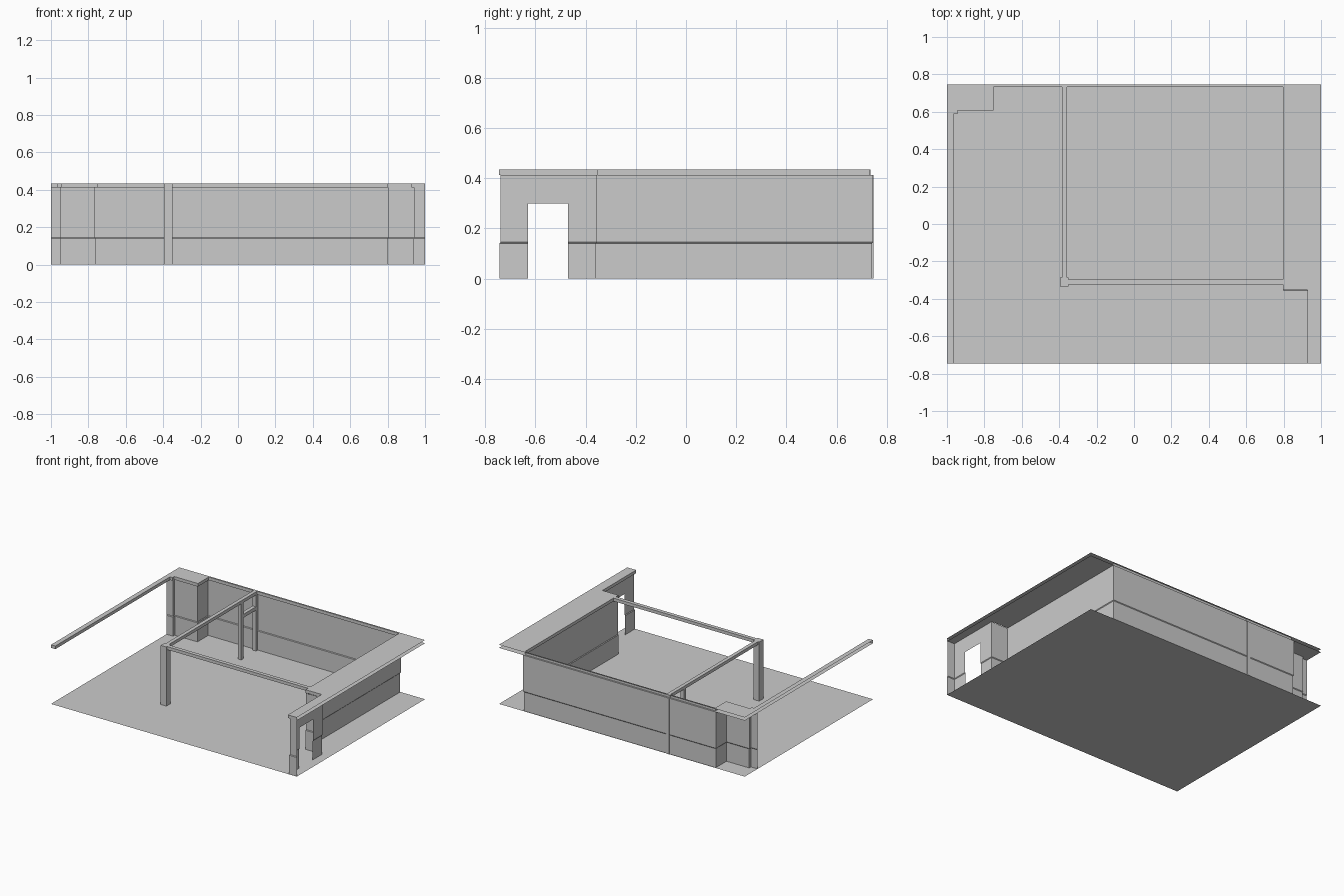
import bpy, bmesh
from mathutils import Vector

if "Cube" in bpy.data.objects:
    bpy.data.objects.remove(bpy.data.objects["Cube"])


def make_object(name, bm):
    mesh = bpy.data.meshes.new(name)
    bm.to_mesh(mesh)
    bm.free()
    obj = bpy.data.objects.new(name, mesh)
    bpy.context.collection.objects.link(obj)
    return obj


def box(name, x0, x1, y0, y1, z0, z1):
    bm = bmesh.new()
    bmesh.ops.create_cube(bm, size=1)
    for v in bm.verts:
        v.co = (x0 + (v.co.x + .5) * (x1 - x0),
                y0 + (v.co.y + .5) * (y1 - y0),
                z0 + (v.co.z + .5) * (z1 - z0))
    return make_object(name, bm)


def inset_path(path, d):
    """Shift an open path to its left by d, with mitred corners."""
    pts = [Vector(p) for p in path]
    dirs = [(b - a).normalized() for a, b in zip(pts, pts[1:])]
    normals = [Vector((-v.y, v.x)) for v in dirs]
    out = []
    for i, p in enumerate(pts):
        a, b = normals[max(i - 1, 0)], normals[min(i, len(normals) - 1)]
        out.append(p + (a + b) * d / (1 + a.dot(b)))
    return out


X, Y = 1.0, .745
CEIL, TOP, DOOR = .412, .435, .3

# floor sheet
bm = bmesh.new()
bm.faces.new([bm.verts.new(p) for p in
              ((-X, -Y, 0), (X, -Y, 0), (X, Y, 0), (-X, Y, 0))])
make_object("floor", bm)

# thin walls with a slight dado and a doorway in the front right section
wall = [(1, -.74), (.94, -.74), (.94, -.63), (.94, -.47), (.94, -.355),
        (.803, -.355), (.803, Y), (-.765, Y), (-.765, .62), (-.95, .62),
        (-.95, .6), (-1, .6)]
profile = [(.004, 0), (.004, .14), (0, .145), (0, DOOR), (0, CEIL)]
bm = bmesh.new()
rows = [[bm.verts.new((p.x, p.y, z)) for p in inset_path(wall, d)]
        for d, z in profile]
for lower, upper, (_, z) in zip(rows, rows[1:], profile):
    for i in range(len(wall) - 1):
        if i == 2 and z < DOOR:
            continue
        bm.faces.new((lower[i], lower[i + 1], upper[i + 1], upper[i]))
loose = [v for v in bm.verts if not v.link_faces]
bmesh.ops.delete(bm, geom=loose, context='VERTS')
make_object("walls", bm)

# flat wall cap: two sheets joined by a lip along the room side only
inner = [(X, -Y), (.927, -Y), (.927, -.352), (.797, -.352), (.797, .733),
         (-.752, .733), (-.752, .608), (-.945, .608), (-.945, .588),
         (-.965, .588), (-.965, -Y), (-X, -Y)]
outline = inner + [(-X, Y), (X, Y)]
bm = bmesh.new()
low = [bm.verts.new((x, y, CEIL)) for x, y in outline]
high = [bm.verts.new((x, y, TOP)) for x, y in outline]
sheets = [bm.faces.new(low), bm.faces.new(high[::-1])]
for f in sheets:
    f.normal_update()
    if (f.normal.z > 0) != (f.verts[0].co.z > .42):
        f.normal_flip()
for i in range(len(inner) - 1):
    bm.faces.new((low[i], low[i + 1], high[i + 1], high[i]))
bmesh.ops.triangulate(bm, faces=sheets, ngon_method='EAR_CLIP')
make_object("wall_cap", bm)

# free standing column and the two beams that meet on it
box("column", -.396, -.35, -.333, -.285, 0, TOP)
box("side_beam", -.386, -.359, -.285, .735, CEIL, TOP)
box("front_beam", -.35, .797, -.324, -.296, CEIL, TOP)

# inner door frame under the side beam
for name, y in (("front_door_post", .55), ("back_door_post", .721)):
    box(name, -.386, -.359, y, y + .026, 0, CEIL)
box("door_lintel", -.386, -.359, .576, .721, DOOR, DOOR + .026)
